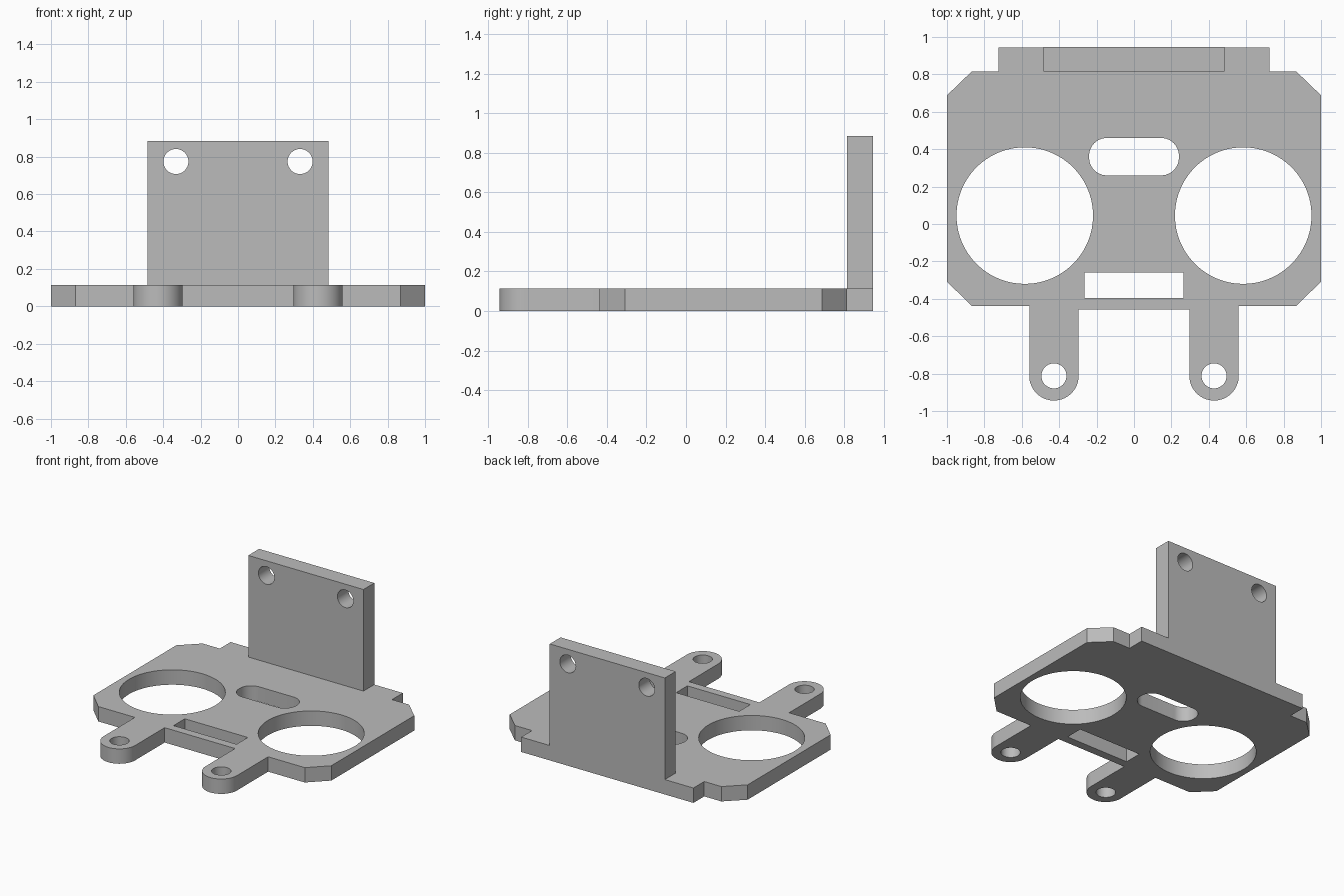
import bpy, bmesh
from math import pi, cos, sin
from mathutils import Matrix

if "Cube" in bpy.data.objects:
    bpy.data.objects.remove(bpy.data.objects["Cube"])

grey = bpy.data.materials.new("plain grey")
grey.use_nodes = True
colour = (0.5, 0.5, 0.5, 1)
grey.diffuse_color = colour
grey.node_tree.nodes["Principled BSDF"].inputs["Base Color"].default_value = colour

THICK = 0.113      # base plate height
BACK = 0.945       # rear face
WALL_FRONT = 0.815


def arc(x, y, r, start, end, steps):
    return [(x + r * cos(start + (end - start) * i / steps),
             y + r * sin(start + (end - start) * i / steps)) for i in range(steps + 1)]


def circle(x, y, r, steps=64):
    return arc(x, y, r, 0, 2 * pi, steps)[:-1]


def rounded_box(w, y0, y1, r):
    pts = []
    corners = [(w - r, y1 - r), (r - w, y1 - r), (r - w, y0 + r), (w - r, y0 + r)]
    for i, (x, y) in enumerate(corners):
        pts += arc(x, y, r, i * pi / 2, (i + 1) * pi / 2, 12)
    return pts


def sheet(name, loops, depth, matrix=Matrix()):
    """Fill an outline with holes, then extrude it into a solid."""
    bm = bmesh.new()
    edges = []
    for loop in loops:
        verts = [bm.verts.new((x, y, 0)) for x, y in loop]
        edges += [bm.edges.new((v, verts[i - 1])) for i, v in enumerate(verts)]
    bmesh.ops.triangle_fill(bm, edges=edges, use_beauty=True, normal=(0, 0, 1))
    top = bmesh.ops.extrude_face_region(bm, geom=bm.faces[:], use_keep_orig=True)
    bmesh.ops.translate(bm, vec=(0, 0, depth),
                        verts=[g for g in top["geom"] if isinstance(g, bmesh.types.BMVert)])
    bmesh.ops.recalc_face_normals(bm, faces=bm.faces[:])
    bm.transform(matrix)
    mesh = bpy.data.meshes.new(name)
    bm.to_mesh(mesh)
    bm.free()
    mesh.materials.append(grey)
    obj = bpy.data.objects.new(name, mesh)
    bpy.context.collection.objects.link(obj)
    bpy.ops.object.select_all(action="DESELECT")
    obj.select_set(True)
    bpy.context.view_layer.objects.active = obj
    bpy.ops.object.shade_smooth_by_angle(angle=pi / 6)
    return obj


# Base plate: half outline from the rear to the inside of the round-ended leg
leg_x, leg_y, leg_r = 0.428, -0.812, 0.132
half = [(0.724, BACK), (0.724, WALL_FRONT), (0.868, WALL_FRONT), (1, 0.688),
        (1, -0.308), (0.868, -0.438), (leg_x + leg_r, -0.438)]
half += arc(leg_x, leg_y, leg_r, 0, -pi, 32)
half.append((leg_x - leg_r, -0.458))
outline = half + [(-x, y) for x, y in reversed(half)]

# Large round openings, leg holes, rounded slot and rectangular slot
holes = [rounded_box(0.24, 0.26, 0.46, 0.095),
         [(-0.265, -0.395), (0.265, -0.395), (0.265, -0.26), (-0.265, -0.26)]]
for side in (-1, 1):
    holes.append(circle(side * 0.584, 0.045, 0.365, 96))
    holes.append(circle(side * leg_x, leg_y, 0.067, 40))
sheet("base_plate", [outline] + holes, THICK)

# Upright rear wall with two holes
wall = [(-0.484, THICK), (0.484, THICK), (0.484, 0.885), (-0.484, 0.885)]
wall_holes = [circle(side * 0.332, 0.774, 0.067, 40) for side in (-1, 1)]
upright = Matrix.Translation((0, BACK, 0)) @ Matrix.Rotation(pi / 2, 4, "X")
sheet("rear_wall", [wall] + wall_holes, BACK - WALL_FRONT, upright)
